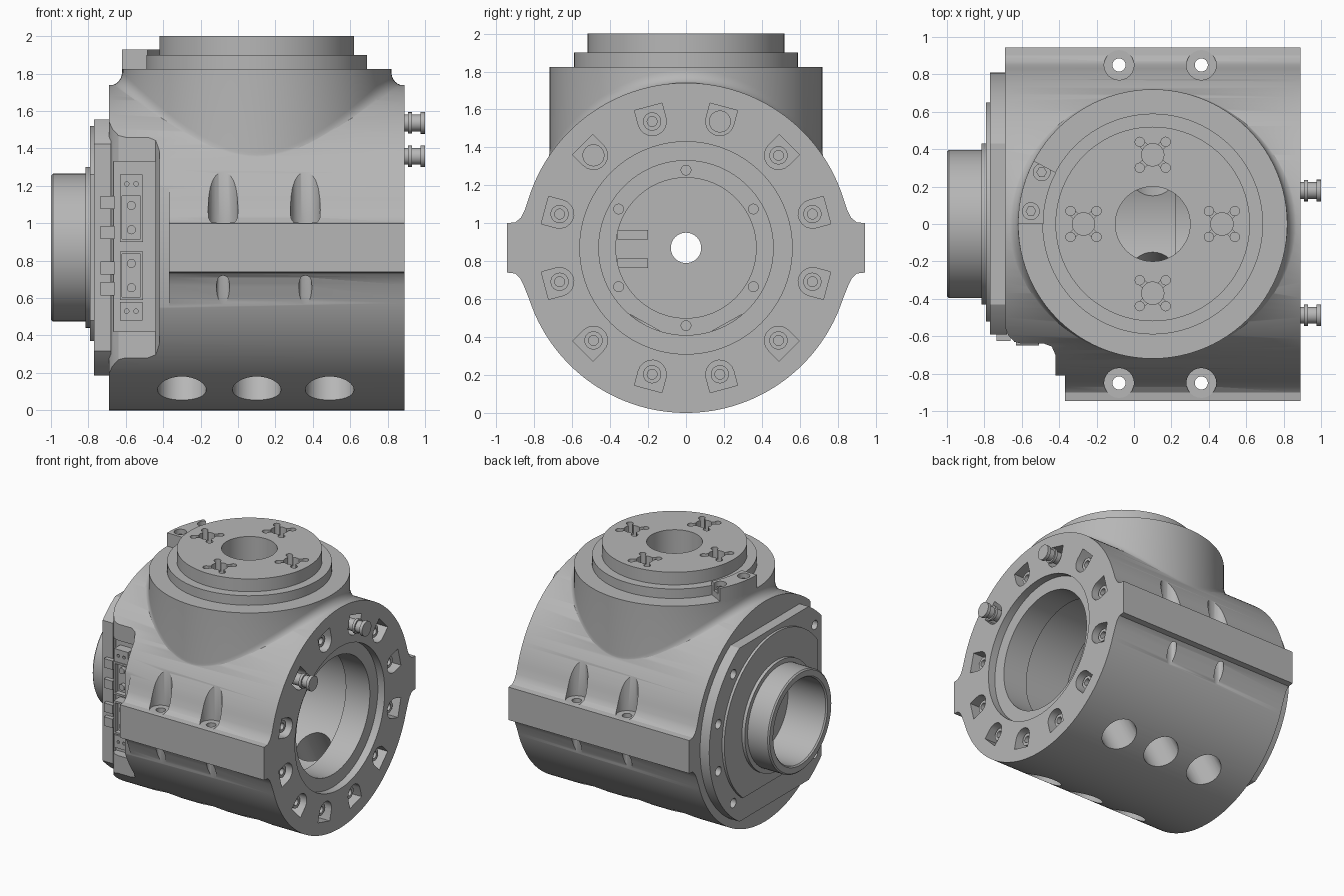
import bpy, bmesh, math
from math import cos, sin, pi, radians, sqrt
from mathutils import Matrix, Vector

if "Cube" in bpy.data.objects:
    bpy.data.objects.remove(bpy.data.objects["Cube"], do_unlink=True)

metal = bpy.data.materials.new("grey_metal")
metal.use_nodes = True
grey = (0.47, 0.47, 0.47, 1)
metal.diffuse_color = grey
metal.node_tree.nodes["Principled BSDF"].inputs["Base Color"].default_value = grey

CZ, R = 0.87, 0.87            # main axis height and radius
BX, BR = 0.10, 0.72           # top boss centre and radius
MAIN = Matrix.Translation((0, 0, CZ)) @ Matrix.Rotation(pi / 2, 4, 'Y')
BOSS = Matrix.Translation((BX, 0, 0))


def from_bmesh(name, bm, matrix=Matrix()):
    bmesh.ops.transform(bm, matrix=matrix, verts=bm.verts)
    bmesh.ops.recalc_face_normals(bm, faces=bm.faces)
    mesh = bpy.data.meshes.new(name)
    bm.to_mesh(mesh)
    bm.free()
    mesh.materials.append(metal)
    ob = bpy.data.objects.new(name, mesh)
    bpy.context.collection.objects.link(ob)
    return ob


def lathe(name, pts, matrix=MAIN, n=96, ring=False):
    """Revolve (height, radius) pairs about local z."""
    bm = bmesh.new()
    rows = [[bm.verts.new((r * cos(2 * pi * i / n), r * sin(2 * pi * i / n), h))
             for i in range(n)] for h, r in pts]
    pairs = list(zip(rows, rows[1:] + rows[:1])) if ring else list(zip(rows, rows[1:]))
    for a, b in pairs:
        for i in range(n):
            j = (i + 1) % n
            bm.faces.new((a[i], a[j], b[j], b[i]))
    if not ring:
        bm.faces.new(rows[0])
        bm.faces.new(rows[-1])
    return from_bmesh(name, bm, matrix)


def cyl(name, p, r, lo, hi, axis='Z', n=24):
    turn = {'Z': Matrix(), 'X': Matrix.Rotation(pi / 2, 4, 'Y'),
            'Y': Matrix.Rotation(-pi / 2, 4, 'X')}[axis]
    return lathe(name, [(lo, r), (hi, r)], Matrix.Translation(p) @ turn, n)


def prism(name, outline, lo, hi, axis='Z'):
    """Extrude a flat outline: (x, y) along z, or (y, z) along x."""
    bm = bmesh.new()
    put = (lambda a, b, h: (a, b, h)) if axis == 'Z' else (lambda a, b, h: (h, a, b))
    low, top = ([bm.verts.new(put(a, b, h)) for a, b in outline] for h in (lo, hi))
    bm.faces.new(low)
    bm.faces.new(top)
    for i in range(len(low)):
        j = (i + 1) % len(low)
        bm.faces.new((low[i], low[j], top[j], top[i]))
    return from_bmesh(name, bm)


def box(name, x0, x1, y0, y1, z0, z1):
    return prism(name, [(x0, y0), (x1, y0), (x1, y1), (x0, y1)], z0, z1)


def combine(ob, other, op='DIFFERENCE'):
    mod = ob.modifiers.new("cut", 'BOOLEAN')
    mod.operation, mod.object, mod.solver = op, other, 'EXACT'
    graph = bpy.context.evaluated_depsgraph_get()
    mesh = bpy.data.meshes.new_from_object(ob.evaluated_get(graph))
    ob.modifiers.clear()
    ob.data = mesh
    bpy.data.objects.remove(other, do_unlink=True)


def polar(r, deg):
    return r * cos(radians(deg)), r * sin(radians(deg))


# Main housing: round section with a flared flange on each side
arc = lambda a, b, n: [polar(R, a + (b - a) * i / n) for i in range(n + 1)]
half = [(y, z + CZ) for y, z in arc(89, 17, 36)]
half += [(.85, 1.07), (.87, 1.03), (.9, 1.005), (.945, 1.0), (.945, .74), (.9, .735), (.875, .71), (.855, .67)]
half += [(y, z + CZ) for y, z in arc(-18, -90, 36)]
section = half + [(-y, z) for y, z in reversed(half[:-1])]
housing = prism("housing", section, -.69, .89, 'X')

# Top boss, flared where it meets the housing
bm = bmesh.new()
N, S = 96, 6
saddle = lambda r, a: CZ + sqrt(max(R * R - (r * sin(a)) ** 2, 0))
rows = [[] for _ in range(S + 4)]
for i in range(N):
    a = 2 * pi * i / N
    w = .02 + .048 * cos(a) ** 2
    end = saddle(BR + w, a) - .004
    begin = min(saddle(BR, a) + w, 1.81)
    prof = [(BR, 1.825)]
    for k in range(S + 1):
        t = k / S * pi / 2
        prof.append((BR + w * (1 - cos(t)), begin + (end - begin) * sin(t)))
    prof += [(BR + w - .02, end - .06), (BR - .2, 1.1)]
    for row, (r, z) in zip(rows, prof):
        row.append(bm.verts.new((BX + r * cos(a), r * sin(a), z)))
for p, q in zip(rows, rows[1:]):
    for i in range(N):
        j = (i + 1) % N
        bm.faces.new((p[i], p[j], q[j], q[i]))
bm.faces.new(rows[0])
bm.faces.new(rows[-1])
combine(housing, from_bmesh("boss", bm), 'UNION')
combine(housing, lathe("cap", [(1.6, .59), (1.9, .59), (1.9, .52), (2.0, .52)], BOSS), 'UNION')

# Hollow interior, stepped along the main axis, and the hole in the top
combine(housing, lathe("bore", [
    (1.1, .56), (.83, .56), (.83, .46), (.62, .46), (.62, .5), (.22, .5), (.22, .56),
    (-.35, .56), (-.35, .37), (-.6, .37), (-.6, .08), (-.66, .08), (-.66, .33), (-1.1, .33)]))
combine(housing, cyl("top_hole", (BX, 0, 0), .2, 1.0, 2.1, n=48))

# Side notch for the connectors
notch = [(-.9, -.5), (-.69, -.55), (-.672, -.595), (-.64, -.63), (-.6, -.64), (-.48, -.64),
         (-.44, -.655), (-.42, -.7), (-.42, -.81), (-.37, -.81), (-.37, -1.1), (-.9, -1.1)]
combine(housing, prism("notch", notch, -.1, 1.9))
combine(housing, box("socket_recess", -.665, -.44, -.8, -.57, .42, 1.33))

# Flange screw holes with counterbores
for x in (-.08, .36):
    for y in (-.85, .85):
        combine(housing, cyl("counterbore", (x, y, 0), .08, 1.0, 1.6))
        combine(housing, cyl("screw_hole", (x, y, 0), .035, .3, 1.2))

# Round ports low on both sides
for x in (-.3, .1, .49):
    for s in (-1, 1):
        turn = Matrix.Rotation(s * radians(151), 4, 'X')
        combine(housing, lathe("port", [(.45, .13), (1.0, .13)],
                               Matrix.Translation((x, 0, CZ)) @ turn, 32))

# Pockets, screws and two studs on the open end
for k in range(12):
    deg = 15 + 30 * k
    stud = k in (2, 4)
    u = [(.77, -.075), (.77, .075)] + [(.69 - .075 * sin(radians(t)), .075 * cos(radians(t)))
                                       for t in range(0, 181, 20)]
    c, s = polar(1, deg)
    shape = [(a * c - b * s, CZ + a * s + b * c) for a, b in u]
    combine(housing, prism("pocket", shape, .79, 1.0, 'X'))
    y, z = polar(.69, deg)
    at = Matrix.Translation((0, y, CZ + z)) @ Matrix.Rotation(pi / 2, 4, 'Y')
    if (k == 2) or (k == 4):
        lathe("stud", [(.7, .045), (.91, .045), (.91, .057), (.93, .057), (.93, .045),
                       (.975, .045), (.975, .058), (1.0, .058)], at, 24)
    else:
        lathe("end_screw", [(.78, .048), (.85, .048), (.85, .026), (.81, .026)], at, 24)

# Ring of small holes on the inner shoulder
for k in range(6):
    y, z = polar(.41, 30 + 60 * k)
    combine(housing, cyl("shoulder_hole", (0, y, CZ + z), .026, -.42, -.3, 'X', 16))

# Cross shaped pockets in the top face
for k in range(4):
    px, py = polar(.37, 90 * k)
    px += BX
    combine(housing, cyl("dowel_hole", (px, py, 0), .06, 1.86, 2.1))
    for d in range(45, 360, 90):
        dx, dy = polar(.098, d)
        combine(housing, cyl("small_hole", (px + dx, py + dy, 0), .025, 1.9, 2.1, n=16))
        c, s = polar(1, d)
        arm = [(px + a * c - b * s, py + a * s + b * c)
               for a, b in ((0, -.018), (.1, -.018), (.1, .018), (0, .018))]
        combine(housing, prism("arm", arm, 1.93, 2.1))

# Clamp tab beside the top ring
sector = [polar(.72, t) for t in range(152, 181, 4)] + [polar(.585, t) for t in range(180, 151, -4)]
tab = prism("clamp_tab", [(BX + x, y) for x, y in sector], 1.81, 1.93)
for deg in (155, 174):
    x, y = polar(.655, deg)
    combine(tab, cyl("tab_hole", (BX + x, y, 0), .045, 1.87, 2.0))
    cyl("tab_screw", (BX + x, y, 0), .028, 1.85, 1.9, n=6)

# Rear cover plates, trimmed flat on three sides
cover = lathe("cover_plate", [(-.77, .81), (-.68, .81), (-.68, .33), (-.77, .33)], ring=True)
combine(cover, box("trim", -1, 0, -.59, 1, CZ - .685, CZ + .685), 'INTERSECT')
for k in range(12):
    y, z = polar(.72, 15 + 30 * k)
    if y > -.55 and abs(z) < .64:
        combine(cover, cyl("cover_hole", (0, y, CZ + z), .036, -.9, -.71, 'X', 20))
inner = lathe("inner_plate", [(-.79, .65), (-.765, .65), (-.765, .33), (-.79, .33)], ring=True)
combine(inner, box("trim", -1, 0, -.52, 1, CZ - .5, CZ + .65), 'INTERSECT')

# Hollow hub and its keys
lathe("hub", [(-1.0, .385), (-.99, .395), (-.815, .395), (-.815, .43), (-.78, .43),
              (-.78, .33), (-.99, .33), (-1.0, .34)], ring=True)
for z in (.79, .94):
    box("hub_key", -.62, -.45, -.36, -.2, z - .025, z + .025)

# Connectors in the side notch: shell, insert, contacts and terminal block
for s in (-1, 1):
    mid = CZ + .005 + s * .155
    x = -.57
    shell = box("connector_shell", x - .062, x + .062, -.65, -.56, mid - .13, mid + .13)
    combine(shell, box("hollow", x - .05, x + .05, -.7, -.61, mid - .115, mid + .115))
    for dz in (-.065, .065):
        cyl("contact", (x, 0, mid + dz), .024, -.64, -.58, 'Y', 16)
    z = CZ + s * .34
    block = box("terminal_block", x - .06, x + .06, -.645, -.56, z - .05, z + .05)
    for dx in (-.025, .025):
        combine(block, cyl("terminal_hole", (x + dx, 0, z), .012, -.7, -.6, 'Y', 12))
for z in (.65, .76, .95, 1.11):
    box("cable_tab", -.735, -.66, -.625, -.56, z - .035, z + .035)

# Smooth shading with sharp edges kept
bpy.ops.object.select_all(action='DESELECT')
for ob in bpy.context.collection.objects:
    if ob.type == 'MESH' and metal.name in ob.data.materials:
        ob.select_set(True)
        bpy.context.view_layer.objects.active = ob
bpy.ops.object.shade_smooth_by_angle(angle=radians(30))
